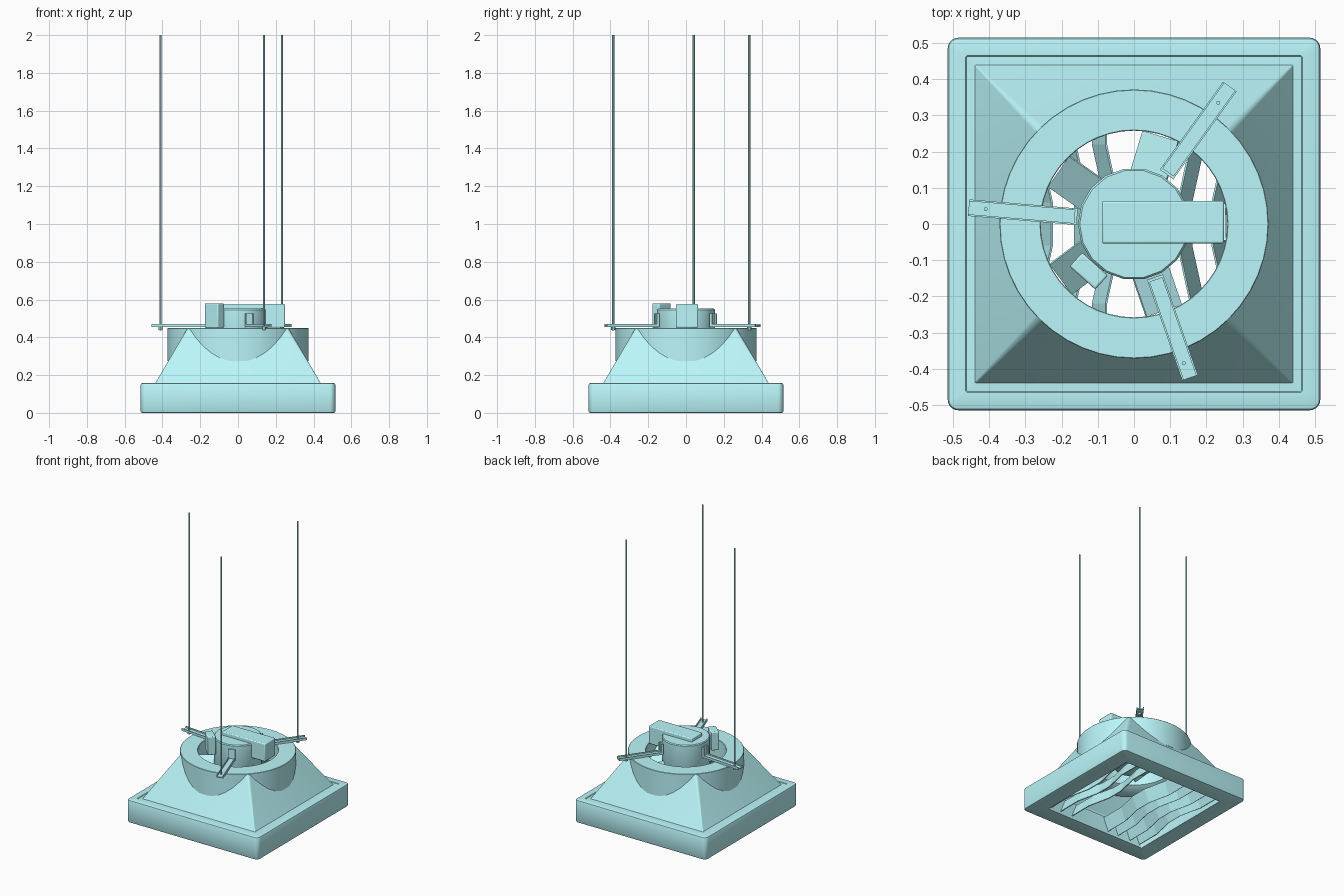
import bpy, bmesh, math
from mathutils import Matrix, Vector

if "Cube" in bpy.data.objects:
    bpy.data.objects.remove(bpy.data.objects["Cube"])

paint = bpy.data.materials.new("pale_teal")
paint.diffuse_color = (.50, .93, .96, 1)
paint.use_nodes = True
paint.node_tree.nodes["Principled BSDF"].inputs["Base Color"].default_value = paint.diffuse_color


def finish(name, bm, smooth=True, bevel=0):
    bmesh.ops.recalc_face_normals(bm, faces=bm.faces)
    me = bpy.data.meshes.new(name)
    bm.to_mesh(me)
    bm.free()
    me.materials.append(paint)
    ob = bpy.data.objects.new(name, me)
    bpy.context.collection.objects.link(ob)
    if bevel:
        m = ob.modifiers.new("bevel", 'BEVEL')
        m.width, m.segments = bevel, 3
    if smooth:
        bpy.context.view_layer.objects.active = ob
        ob.select_set(True)
        bpy.ops.object.shade_smooth_by_angle(angle=math.radians(35))
        ob.select_set(False)
    return ob


def skin(name, loops, closed):
    """Bridge equal-length loops of points; closed joins last to first."""
    bm = bmesh.new()
    rings = [[bm.verts.new(p) for p in lp] for lp in loops]
    n = len(rings[0])
    pairs = list(zip(rings, rings[1:])) + ([(rings[-1], rings[0])] if closed else [])
    for a, b in pairs:
        for i in range(n):
            j = (i + 1) % n
            bm.faces.new((a[i], a[j], b[j], b[i]))
    if not closed:
        bm.faces.new(rings[0])
        bm.faces.new(rings[-1])
    return finish(name, bm)


def square_loop(half, z, r, steps=5):
    pts = []
    for k, (sx, sy) in enumerate([(1, 1), (-1, 1), (-1, -1), (1, -1)]):
        for s in range(steps + 1):
            a = math.pi / 2 * (k + s / steps)
            pts.append((sx * (half - r) + r * math.cos(a),
                        sy * (half - r) + r * math.sin(a), z))
    return pts


def circle_loop(r, z, n):
    return [(r * math.cos(math.tau * i / n), r * math.sin(math.tau * i / n), z) for i in range(n)]


def box(name, size, matrix, bevel=0.0):
    bm = bmesh.new()
    bmesh.ops.create_cube(bm, size=1, matrix=matrix @ Matrix.Diagonal((*size, 1)))
    return finish(name, bm, bool(bevel), bevel)


def at(x, y, z, angle=0.0):
    return Matrix.Translation((x, y, z)) @ Matrix.Rotation(angle, 4, 'Z')


# Square bottom frame with a wide lower rim, a soft outer edge and a groove on top
skin("frame", [square_loop(h, z, r) for h, z, r in [
    (.507, 0, .022), (.512, .002, .027), (.515, .008, .03), (.515, .149, .03),
    (.512, .155, .027), (.507, .157, .022),
    (.466, .157, .008), (.463, .153, .006), (.425, .155, .006),
    (.425, .143, .006), (.425, .12, .006), (.395, .12, .006), (.395, 0, .006)]], True)

# Sloped hood shell
skin("hood", [square_loop(h, z, r) for h, z, r in [
    (.44, .154, .004), (.267, .449, .02), (.26, .446, .012), (.43, .15, .003)]], True)

# Round collar with the air bore
skin("collar", [circle_loop(r, z, 48) for r, z in [
    (.372, .275), (.372, .448), (.370, .45), (.26, .45), (.258, .448), (.258, .30), (.30, .275)]], True)

# Motor body and hub
skin("motor", [circle_loop(r, z, 18) for r, z in [
    (.08, .27), (.13, .29), (.155, .33), (.155, .546), (.15, .552)]], False)

# Wiring box and capacitor on the motor
box("wiring_box", (.338, .118, .125), at(.08, .005, .514), .006)
box("capacitor", (.095, .052, .13), at(-.125, -.13, .515, math.radians(-42)), .006)

# Five pitched fan blades
for k in range(5):
    m = (Matrix.Rotation(math.radians(1 + 72 * k), 4, 'Z') @ Matrix.Translation((.195, 0, .36))
         @ Matrix.Rotation(math.radians(-35), 4, 'X'))
    box("fan_blade", (.118, .125, .006), m)


def bar(name, p, q, r):
    p, q = Vector(p), Vector(q)
    bm = bmesh.new()
    bmesh.ops.create_cone(bm, segments=10, radius1=r, radius2=r, depth=(q - p).length,
                          cap_ends=True, matrix=Matrix.Translation((p + q) / 2))
    finish(name, bm)


# Three hanger arms: channel turned up against the motor, plus rod and nut
arms = [((-.157, .02), (-.457, .045), (-.41, .041)),
        ((.09, .137), (.265, .38), (.233, .335)),
        ((.058, -.147), (.155, -.425), (.138, -.385))]
T = Matrix.Translation
for p, q, rod in arms:
    p, q = Vector(p), Vector(q)
    d = q - p
    L = d.length
    base = at(p.x, p.y, 0, math.atan2(d.y, d.x))
    box("hanger_arm", (L, .044, .008), base @ T((L / 2, 0, .458)))
    box("hanger_tab", (.008, .044, .07), base @ T((.004, 0, .492)))
    for s in (-1, 1):
        box("hanger_flange", (L, .005, .016), base @ T((L / 2, s * .0205, .463)))
        box("hanger_tab_flange", (.016, .005, .07), base @ T((.008, s * .0205, .492)))
    bar("hanger_rod", (*rod, .436), (*rod, 2), .0055)
    bar("rod_nut", (*rod, .44), (*rod, .455), .012)

# Tilted, bent louvre slats across the opening
for x in (-.355, -.275, -.175, -.09, .17, .265, .345):
    s = math.copysign(1, x)
    bm = bmesh.new()
    rows = []
    for y in (-.395, -.22, -.06, .06, .22, .395):
        xx = x + s * .22 * (min(abs(y), .22) - .2)
        rows.append([bm.verts.new((xx + dx * s, y, z)) for dx, z in
                     [(-.02, .11), (-.015, .112), (.022, .022), (.017, .02)]])
    for a, b in zip(rows, rows[1:]):
        for i in range(4):
            bm.faces.new((a[i], a[(i + 1) % 4], b[(i + 1) % 4], b[i]))
    bm.faces.new(rows[0])
    bm.faces.new(rows[-1])
    finish("louvre_slat", bm, False)
